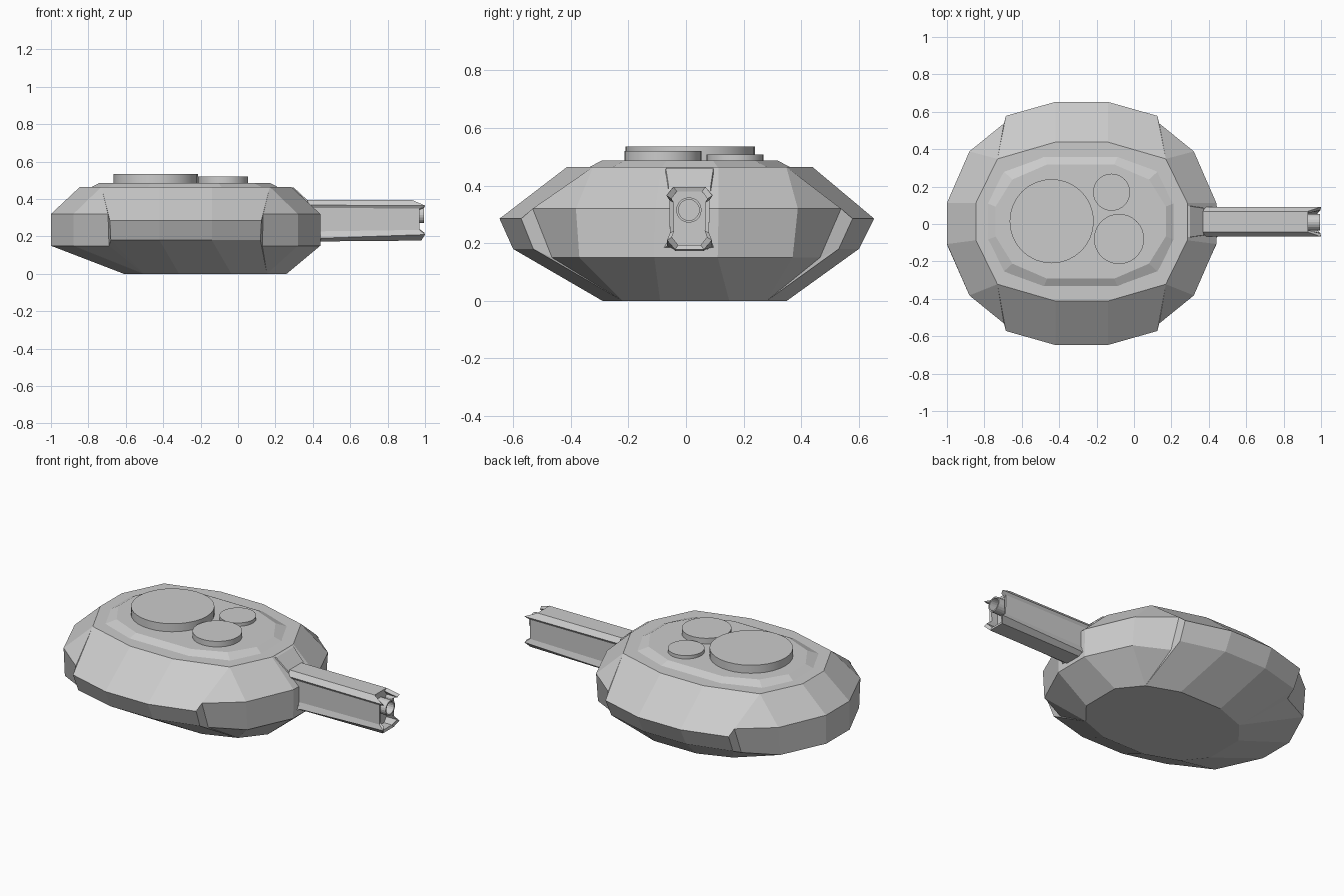
import bpy, bmesh, math

if "Cube" in bpy.data.objects:
    bpy.data.objects.remove(bpy.data.objects["Cube"])


def finish(bm, name):
    bmesh.ops.remove_doubles(bm, verts=bm.verts, dist=0.0005)
    bmesh.ops.recalc_face_normals(bm, faces=bm.faces)
    mesh = bpy.data.meshes.new(name)
    bm.to_mesh(mesh)
    bm.free()
    obj = bpy.data.objects.new(name, mesh)
    bpy.context.collection.objects.link(obj)
    return obj


def loft(name, rings, caps=True):
    """Skin a list of equal-length point rings with flat faces."""
    bm = bmesh.new()
    loops = [[bm.verts.new(p) for p in ring] for ring in rings]
    n = len(loops[0])
    for a, b in zip(loops, loops[1:]):
        for i in range(n):
            j = (i + 1) % n
            bm.faces.new((a[i], a[j], b[j], b[i]))
    if caps:
        bm.faces.new(loops[0])
        bm.faces.new(loops[-1])
    return finish(bm, name)


def ring(quarter, cx, cy=0.0):
    """Mirror a quarter outline (end to side) into a closed ring."""
    right = quarter + [(-x, y, z) for x, y, z in reversed(quarter)]
    full = right + [(x, -y, z) for x, y, z in reversed(right)]
    return [(cx + x, cy + y, z) for x, y, z in full]


def stepless(end, corner, side, z):
    return [(*p, z) for p in (end, corner, corner, corner, side)]


# Faceted hull with raised end panels and dropped side panels
base = ring(stepless((.435, .12), (.33, .25), (.14, .32), 0), -.175, .03)
lower = ring([(.72, .11, .15), (.60, .37, .15), (.41, .465, .15),
              (.40, .53, .18), (.14, .60, .18)], -.28)
upper = ring([(.72, .11, .32), (.60, .385, .32), (.415, .535, .32),
              (.405, .575, .285), (.14, .65, .285)], -.29 + .01, .003)
shoulder = ring(stepless((.565, .10), (.45, .335), (.14, .425), .465), -.28, .013)
loft("turret_body", [base, lower, upper, shoulder])

# Raised roof plate
plate_low = ring(stepless((.505, .10), (.42, .275), (.20, .355), .46), -.285, .013)
plate_top = ring(stepless((.455, .08), (.365, .225), (.18, .305), .487), -.285, .013)
loft("roof_plate", [plate_low, plate_top])

# Round hatches
for name, x, y, r, top in (("large_hatch", -.44, .015, .225, .535),
                           ("rear_small_hatch", -.12, .17, .099, .507),
                           ("front_small_hatch", -.08, -.08, .134, .52)):
    bm = bmesh.new()
    bmesh.ops.create_cone(bm, cap_ends=True, segments=32, radius1=r,
                          radius2=r, depth=top - .46)
    bmesh.ops.translate(bm, verts=bm.verts, vec=(x, y, (top + .46) / 2))
    hatch = finish(bm, name)
    hatch.select_set(True)
    bpy.context.view_layer.objects.active = hatch
    bpy.ops.object.shade_smooth_by_angle(angle=math.radians(35))
    hatch.select_set(False)

# Gun sleeve: half profile of (y, z at root, z at tip, x at tip)
half = [(.056, .395, .395, .92), (.080, .368, .365, .99), (.070, .352, .350, .96),
        (.068, .225, .235, .96), (.078, .185, .210, .99), (.050, .172, .178, .97)]
gy = .012
full = half + [(-y, a, b, x) for y, a, b, x in reversed(half)]
root = [(.28, gy + y, a) for y, a, b, x in full]
tip = [(x, gy + y, b) for y, a, b, x in full]
inner = [(x - .004, gy + y * .78, .288 + (b - .288) * .86) for y, a, b, x in full]
recess = [(.915, y, z) for x, y, z in inner]
loft("gun_sleeve", [root, tip, inner, recess])

# Hollow muzzle tube inside the sleeve
def circle(x, r, n=20):
    return [(x, gy - .002 + r * math.cos(2 * math.pi * i / n),
             .315 + r * math.sin(2 * math.pi * i / n)) for i in range(n)]


loft("muzzle_tube", [circle(.90, .044), circle(.985, .044),
                     circle(.985, .036), circle(.92, .036)])

# Sloped collar joining the sleeve to the hull
collar = [[(.27, .095, .465), (.27, -.07, .465), (.40, -.10, .20), (.40, .11, .20)],
          [(.30, .095, .46), (.30, -.07, .46), (.43, -.09, .18), (.43, .105, .18)],
          [(.37, .085, .395), (.37, -.06, .395), (.45, -.062, .19), (.45, .086, .19)]]
loft("gun_collar", collar)

# Scale-true centring: the muzzle reaches the right-hand limit
for obj in bpy.data.objects:
    if obj.name in ("gun_sleeve", "muzzle_tube"):
        for v in obj.data.vertices:
            if v.co.x > .9:
                v.co.x += .01
